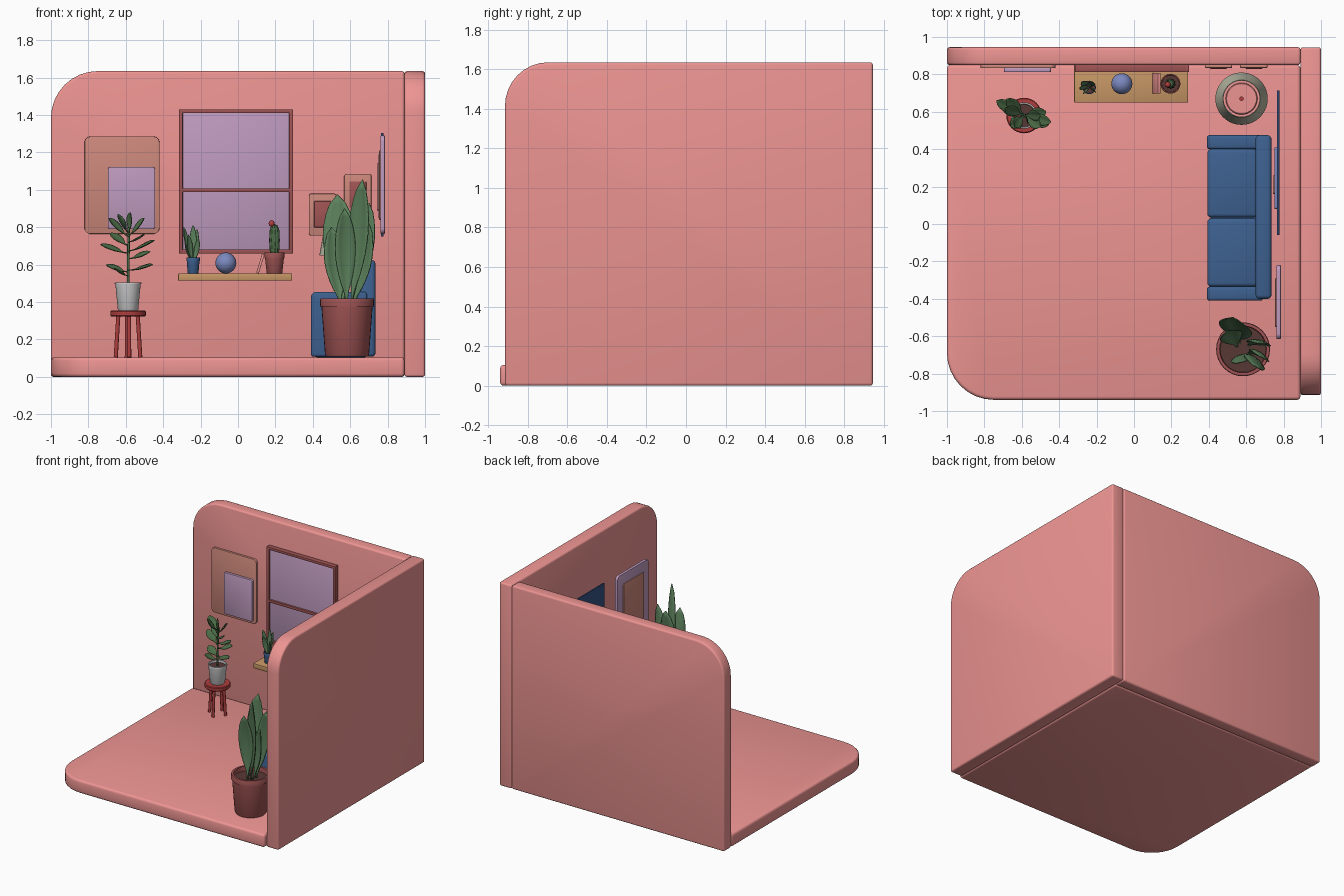
import bpy, bmesh
from math import sin, cos, pi, radians
from mathutils import Vector

if "Cube" in bpy.data.objects:
    bpy.data.objects.remove(bpy.data.objects["Cube"])

mats = {}
COL = dict(pink=(.93, .58, .57), red=(.62, .33, .33), stool=(.68, .25, .25), blue=(.25, .38, .56),
           navy=(.22, .33, .52), lilac=(.74, .60, .74), peach=(.80, .53, .48), tan=(.78, .59, .40),
           grey=(.75, .75, .75), shade=(.74, .74, .66), green=(.36, .50, .36), leafy=(.30, .42, .28),
           ball=(.48, .53, .74), soil=(.35, .23, .22))


def finish(name, bm, col, angle=35):
    bmesh.ops.recalc_face_normals(bm, faces=bm.faces)
    me = bpy.data.meshes.new(name)
    bm.to_mesh(me)
    bm.free()
    me.shade_smooth()
    me.set_sharp_from_angle(angle=radians(angle))
    if col not in mats:
        mats[col] = bpy.data.materials.new(col)
        mats[col].diffuse_color = [c ** 2.2 for c in COL[col]] + [1]
    me.materials.append(mats[col])
    ob = bpy.data.objects.new(name, me)
    bpy.context.collection.objects.link(ob)
    return ob


def slab(name, axis, lo, hi, col, radii=(0, 0, 0, 0), bevel=.003, seg=2):
    """Box, thin along axis; the four outline corners can be rounded."""
    a, b = [i for i in range(3) if i != axis]
    corners = [(lo[a], lo[b], 1, 1), (hi[a], lo[b], -1, 1), (hi[a], hi[b], -1, -1), (lo[a], hi[b], 1, -1)]
    pts = []
    for k, ((u, v, su, sv), r) in enumerate(zip(corners, radii)):
        if r == 0:
            pts.append((u, v))
            continue
        for i in range(9):
            t = pi + k * pi / 2 + i * pi / 16
            pts.append((u + su * r + r * cos(t), v + sv * r + r * sin(t)))
    bm = bmesh.new()
    vs = []
    for u, v in pts:
        p = [0, 0, 0]
        p[a], p[b], p[axis] = u, v, lo[axis]
        vs.append(bm.verts.new(p))
    face = bm.faces.new(vs)
    ext = bmesh.ops.extrude_face_region(bm, geom=[face])
    move = Vector((0, 0, 0))
    move[axis] = hi[axis] - lo[axis]
    bmesh.ops.translate(bm, vec=move, verts=[g for g in ext['geom'] if isinstance(g, bmesh.types.BMVert)])
    if len(bm.faces) == len(pts) + 1:
        bm.faces.new(vs)
    bmesh.ops.recalc_face_normals(bm, faces=bm.faces)
    edges = [e for e in bm.edges if len(e.link_faces) == 2 and e.calc_face_angle() > .6]
    bmesh.ops.bevel(bm, geom=edges, offset=bevel, segments=seg, profile=.5, affect='EDGES')
    return finish(name, bm, col)


def lathe(name, x, y, prof, col, n=32):
    """Turn (radius, z) points around a vertical axis."""
    bm = bmesh.new()
    rings = [[bm.verts.new((x + r * cos(2 * pi * i / n), y + r * sin(2 * pi * i / n), z)) for i in range(n)]
             for r, z in prof]
    for p, q in zip(rings, rings[1:]):
        for i in range(n):
            bm.faces.new((p[i], p[(i + 1) % n], q[(i + 1) % n], q[i]))
    bmesh.ops.remove_doubles(bm, verts=bm.verts, dist=1e-5)
    return finish(name, bm, col)


def rod(name, p, q, r, col):
    p, q = Vector(p), Vector(q)
    bm = bmesh.new()
    bmesh.ops.create_cone(bm, cap_ends=True, segments=12, radius1=r, radius2=r, depth=(q - p).length)
    ob = finish(name, bm, col)
    ob.rotation_mode = 'QUATERNION'
    ob.rotation_quaternion = (q - p).to_track_quat('Z', 'Y')
    ob.location = (p + q) / 2
    return ob


def leaf(name, base, tip, width, normal, col, bend=.03, stalk=0.0):
    """Folded oval blade from base to tip; normal is the side it faces."""
    base, tip = Vector(base), Vector(tip)
    d = (tip - base).normalized()
    side = d.cross(Vector(normal)).normalized()
    up = side.cross(d)
    bm = bmesh.new()
    rows = []
    for i in range(13):
        t = i / 12
        s = max(0, (t - stalk) / (1 - stalk))
        w = max(.006 * (1 - t), width / 2 * sin(pi * s ** 1.15) ** .65 if 0 < s < 1 else 0) + .0008
        c = base.lerp(tip, t) + up * bend * sin(pi * t)
        rows.append([bm.verts.new(c + side * w * k + up * w * .3 * k * k) for k in (-1, -.5, 0, .5, 1)])
    for p, q in zip(rows, rows[1:]):
        for k in range(4):
            bm.faces.new((p[k], p[k + 1], q[k + 1], q[k]))
    ob = finish(name, bm, col, 60)
    mod = ob.modifiers.new('thickness', 'SOLIDIFY')
    mod.thickness = .006 if width > .08 else .003
    mod.offset = 0


def pot(name, x, y, z, h, r0, r1, lip, col):
    lathe(name, x, y, [(0, z), (r0 * .94, z), (r0, z + h * .04), (r1 * .95, z + h * (1 - lip)), (r1, z + h * (1 - lip)),
                       (r1, z + h * .98), (r1 * .98, z + h), (r1 * .87, z + h), (r1 * .85, z + h * .88)], col)
    lathe(name + '_soil', x, y, [(0, z + h * .88), (r1 * .86, z + h * .88)], 'soil')


# room shell
slab('floor', 2, (-1, -.94, 0), (.89, .85, .105), 'pink', (.25, 0, 0, 0), .018, 3)
slab('back_wall', 1, (-1, .85, 0), (.89, .945, 1.635), 'pink', (0, 0, 0, .25), .014, 3)
slab('right_wall', 0, (.89, -.915, 0), (1, .945, 1.635), 'pink', (0, 0, 0, .22), .014, 3)

# window
for n, x0, x1, z0, z1 in (('left', -.315, -.295, .66, 1.43), ('right', .274, .294, .66, 1.43), ('top', -.3, .28, 1.41, 1.43),
                          ('bottom', -.3, .28, .66, .682), ('middle', -.3, .28, .988, 1.008)):
    slab('window_frame_' + n, 1, (x0, .812, z0), (x1, .85, z1), 'red', bevel=.002)
slab('window_glass', 1, (-.3, .828, .67), (.28, .85, 1.42), 'lilac')

# pictures on the back wall
R = (.03,) * 4
S = (.012,) * 4
slab('large_picture', 1, (-.82, .833, .765), (-.42, .852, 1.285), 'peach', R)
slab('large_picture_panel', 1, (-.695, .813, .79), (-.444, .834, 1.123), 'lilac', S)
for n, x, z in (('low', .38, .755), ('high', .568, .86)):
    slab('small_picture_' + n, 1, (x, .835, z), (x + .145, .852, z + .225), 'peach', S)
    slab('small_picture_inset_' + n, 1, (x + .027, .83, z + .045), (x + .118, .838, z + .185), 'red')

# pictures on the right side
slab('side_picture', 0, (.762, -.615, .765), (.785, -.22, 1.29), 'lilac', R)
slab('side_picture_inset', 0, (.755, -.55, .84), (.764, -.29, 1.21), 'peach', S)
slab('wide_picture', 0, (.765, -.06, .75), (.777, .715, 1.305), 'navy')
slab('wide_picture_panel', 0, (.75, .08, .85), (.766, .41, 1.19), 'ball', S)
slab('wide_picture_inset', 0, (.742, .16, .89), (.752, .26, 1.14), 'peach', S)

# sofa
slab('sofa_base', 2, (.41, -.36, .105), (.69, .42, .25), 'blue', bevel=.012, seg=3)
slab('sofa_back', 1, (.65, -.40, .108), (.735, .475, .625), 'blue', bevel=.02, seg=3)
for n, y in (('front', -.41), ('rear', .40)):
    slab('sofa_arm_' + n, 1, (.39, y, .108), (.69, y + .075, .455), 'blue', (0, 0, 0, .03), .014, 3)
for n, y in (('front', -.335), ('rear', .035)):
    slab('seat_cushion_' + n, 2, (.392, y, .235), (.66, y + .365, .345), 'blue', bevel=.02, seg=3)

# shelf with its things
slab('shelf', 2, (-.32, .65, .515), (.29, .852, .553), 'tan')
lathe('ball', -.065, .75, [(.056 * sin(pi * i / 16), .609 - .056 * cos(pi * i / 16)) for i in range(17)], 'ball')
pot('blue_pot', -.24, .73, .553, .085, .029, .036, .2, 'blue')
for i, (dx, dy, h) in enumerate(((-.05, .0, .80), (-.025, -.03, .76), (0, .02, .81), (.03, -.02, .74), (-.04, .03, .73), (.02, .03, .79))):
    leaf(f'shelf_leaf_{i}', (-.24 + dx * .2, .73 + dy * .2, .62), (-.24 + dx, .73 + dy, h), .034,
         (-dx, -.05, .05), 'green', -.006)
book = slab('leaning_book', 0, (-.007, -.055, 0), (.007, .055, .107), 'pink', bevel=.002)
book.location, book.rotation_euler = (.104, .752, .554), (0, radians(17), 0)
pot('cactus_pot', .195, .75, .553, .112, .042, .053, .27, 'red')
n = 40
cactus = lathe('cactus', .195, .75, [(.02, .64), (.026, .68), (.029, .73), (.026, .785), (.017, .81), (0, .818)], 'leafy', n)
for v in cactus.data.vertices:                       # cactus ribs
    if v.index < n * 5 and v.index % 4 < 2:
        v.co.x += (.195 - v.co.x) * .16
        v.co.y += (.75 - v.co.y) * .16
lathe('cactus_flower', .18, .745, [(.016 * sin(pi * i / 8), .82 - .018 * cos(pi * i / 8)) for i in range(9)], 'stool', 16)

# stool with potted tree
X, Y = -.588, .58
lathe('stool_seat', X, Y, [(0, .322), (.09, .322), (.095, .328), (.095, .35), (.09, .356), (0, .356)], 'stool')
for i in range(4):
    c, s = cos(i * pi / 2 + .1), sin(i * pi / 2 + .1)
    rod(f'stool_leg_{i}', (X + .066 * c, Y + .066 * s, .105), (X + .052 * c, Y + .052 * s, .33), .011, 'stool')
pot('tree_pot', X, Y, .356, .15, .055, .071, .07, 'grey')
rod('tree_stem', (X, Y, .48), (X + .004, Y, .80), .007, 'leafy')
for i, (zb, x, y, z) in enumerate(((.66, -.735, .66, .71), (.70, -.68, .67, .77), (.56, -.705, .63, .60), (.54, -.66, .52, .58),
                                   (.67, -.445, .545, .73), (.57, -.455, .53, .60), (.63, -.47, .60, .67), (.72, -.50, .52, .76),
                                   (.75, -.69, .62, .85), (.76, -.575, .56, .88), (.75, -.50, .58, .85), (.77, -.64, .52, .87))):
    leaf(f'tree_leaf_{i}', (X, Y, zb), (x, y, z), .062, (X - x, Y - y - .07, .2), 'leafy', -.008, .2)

# floor lamp in the corner
LX, LY = .575, .67
lathe('lamp_base', LX, LY, [(0, .105), (.085, .105), (.085, .12), (.08, .125), (0, .125)], 'pink')
rod('lamp_pole', (LX, LY, .12), (LX, LY, .80), .012, 'stool')
lathe('lamp_shade', LX, LY, [(.14, .65), (.10, .87), (.096, .87), (.136, .65), (.14, .65)], 'shade', 40)

# big plant in front
PX, PY = .583, -.67
pot('big_pot', PX, PY, .108, .31, .118, .144, .13, 'red')
for i, (dx, dy, tx, ty, tz, w, nrm) in enumerate((
        (-.02, .03, .53, -.50, .975, .18, (-.3, -1, .3)), (.02, -.03, .665, -.77, 1.055, .12, (-.5, -1, .5)),
        (.03, .02, .70, -.64, .93, .12, (-.2, -1, .2)), (-.03, .01, .50, -.57, .80, .12, (.4, -1, .3)),
        (0, -.04, .57, -.74, .90, .11, (.2, -1, .6)), (.03, -.02, .70, -.72, .82, .11, (-.5, -1, .5)))):
    leaf(f'big_leaf_{i}', (PX + dx, PY + dy, .37), (tx, ty, tz), w, nrm, 'green', -.025, .12)

for m in bpy.data.materials:
    if m.users and not m.is_grease_pencil:
        m.use_nodes = True
        m.node_tree.nodes["Principled BSDF"].inputs["Base Color"].default_value = m.diffuse_color
